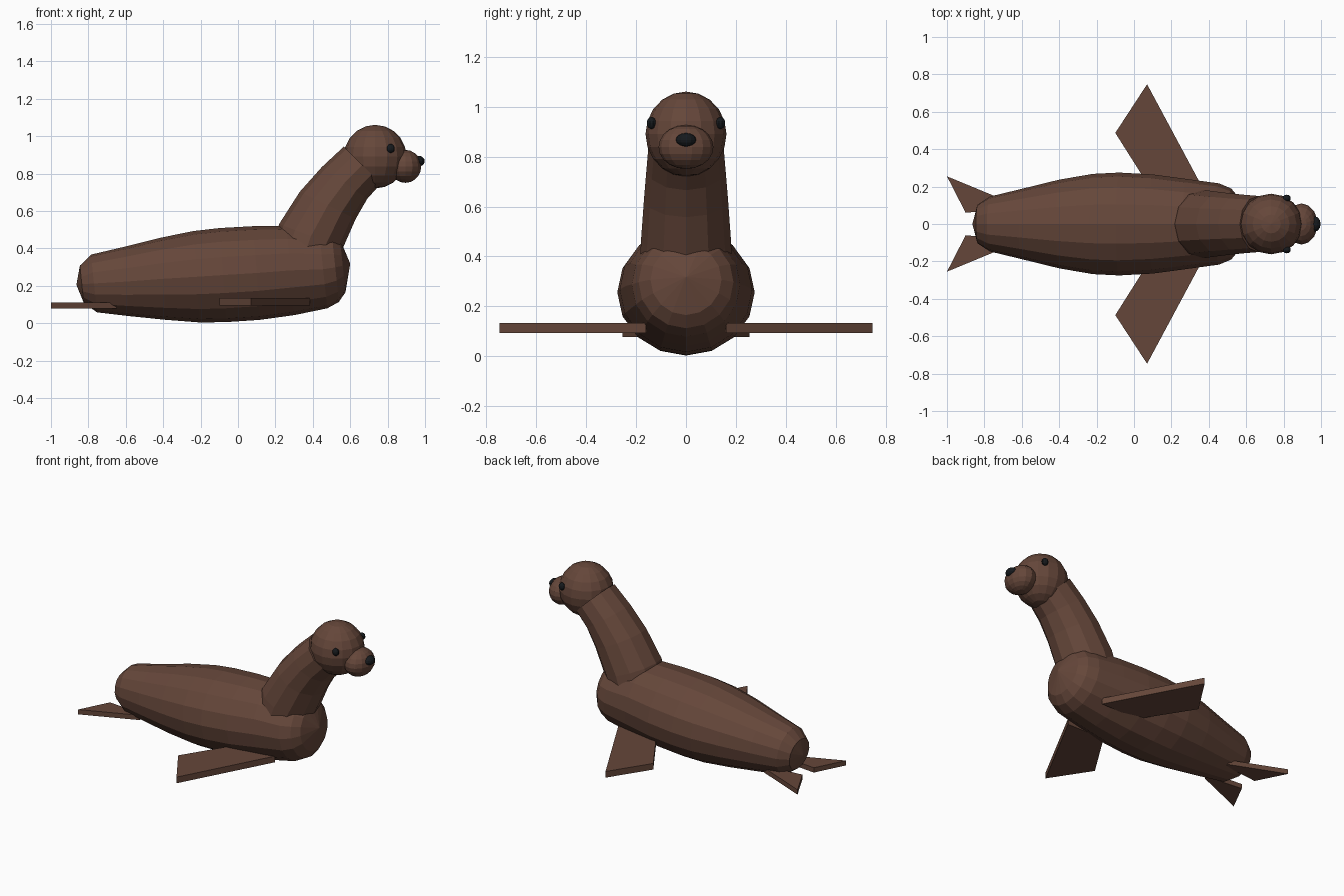
import bpy, bmesh
from math import sin, cos, pi, radians
from mathutils import Vector

if "Cube" in bpy.data.objects:
    bpy.data.objects.remove(bpy.data.objects["Cube"])


def material(name, rgb):
    m = bpy.data.materials.new(name)
    m.diffuse_color = (*rgb, 1)
    m.use_nodes = True
    m.node_tree.nodes["Principled BSDF"].inputs["Base Color"].default_value = m.diffuse_color
    return m


BROWN = material("brown_fur", (0.13, 0.062, 0.042))
BLACK = material("black", (0.008, 0.01, 0.012))


def finish(name, bm, mat):
    bmesh.ops.recalc_face_normals(bm, faces=bm.faces)
    me = bpy.data.meshes.new(name)
    bm.to_mesh(me)
    bm.free()
    me.materials.append(mat)
    ob = bpy.data.objects.new(name, me)
    bpy.context.collection.objects.link(ob)
    return ob


def loft(name, rings, sides, poles=None):
    """Rings are (x, z, half width, half height, backward tilt in degrees)."""
    bm = bmesh.new()
    loops = []
    for x, z, ry, rn, tilt in rings:
        t = radians(tilt)
        loop = []
        for i in range(sides):
            a = 2 * pi * i / sides
            h = rn * cos(a)
            loop.append(bm.verts.new((x - h * sin(t), ry * sin(a), z + h * cos(t))))
        loops.append(loop)
    for a, b in zip(loops, loops[1:]):
        for i in range(sides):
            j = (i + 1) % sides
            bm.faces.new((a[i], a[j], b[j], b[i]))
    for k, loop in enumerate((loops[0], loops[-1])):
        if poles:
            tip = bm.verts.new((poles[k][0], 0, poles[k][1]))
            for i in range(sides):
                bm.faces.new((loop[i], loop[(i + 1) % sides], tip))
        else:
            bm.faces.new(loop)
    return finish(name, bm, BROWN)


def ball(name, centre, radii, mat, seg, rings):
    bm = bmesh.new()
    bmesh.ops.create_uvsphere(bm, u_segments=seg, v_segments=rings, radius=1)
    bmesh.ops.scale(bm, vec=radii, verts=bm.verts)
    bmesh.ops.translate(bm, vec=centre, verts=bm.verts)
    return finish(name, bm, mat)


def flipper(name, outline, z0, z1, side):
    bm = bmesh.new()
    face = bm.faces.new([bm.verts.new((x, y * side, z0)) for x, y in outline])
    ext = bmesh.ops.extrude_face_region(bm, geom=[face], use_keep_orig=True)
    bmesh.ops.translate(bm, vec=(0, 0, z1 - z0),
                        verts=[g for g in ext["geom"] if isinstance(g, bmesh.types.BMVert)])
    return finish(name, bm, BROWN)


# Body with rounded tail and chest
loft("body", [
    (-0.835, 0.208, 0.105, 0.100, 6),
    (-0.770, 0.212, 0.147, 0.155, 6),
    (-0.600, 0.222, 0.188, 0.185, 5),
    (-0.400, 0.237, 0.237, 0.220, 4),
    (-0.220, 0.248, 0.268, 0.245, 4),
    (-0.080, 0.257, 0.275, 0.252, 4),
    (0.100, 0.268, 0.265, 0.251, 4),
    (0.280, 0.282, 0.241, 0.240, 5),
    (0.455, 0.288, 0.217, 0.210, 6),
    (0.520, 0.298, 0.190, 0.186, 6),
    (0.560, 0.307, 0.142, 0.142, 6),
], 16, poles=((-0.864, 0.205), (0.600, 0.318)))

# Neck
loft("neck", [
    (0.350, 0.350, 0.185, 0.175, 72),
    (0.390, 0.465, 0.180, 0.182, 69),
    (0.480, 0.630, 0.168, 0.166, 64),
    (0.570, 0.750, 0.158, 0.148, 55),
    (0.665, 0.845, 0.150, 0.140, 45),
], 12)

# Head, muzzle, nose
ball("head", (0.733, 0, 0.89), (0.168, 0.162, 0.17), BROWN, 16, 10)
ball("muzzle", (0.895, 0, 0.838), (0.087, 0.11, 0.088), BROWN, 14, 10)
ball("nose", (0.968, 0, 0.866), (0.03, 0.041, 0.028), BLACK, 12, 8)

# Mirrored eyes and flippers
for side, tag in ((1, "left"), (-1, "right")):
    ball(f"{tag}_eye", (0.817, side * 0.138, 0.934), (0.022, 0.019, 0.024), BLACK, 10, 8)
    flipper(f"{tag}_front_flipper",
            [(0.07, 0.747), (-0.10, 0.487), (0.11, 0.155), (0.385, 0.16)], 0.093, 0.134, side)
    flipper(f"{tag}_tail_flipper",
            [(-1.0, 0.255), (-0.90, 0.06), (-0.65, 0.085), (-0.65, 0.11)], 0.078, 0.11, side)
